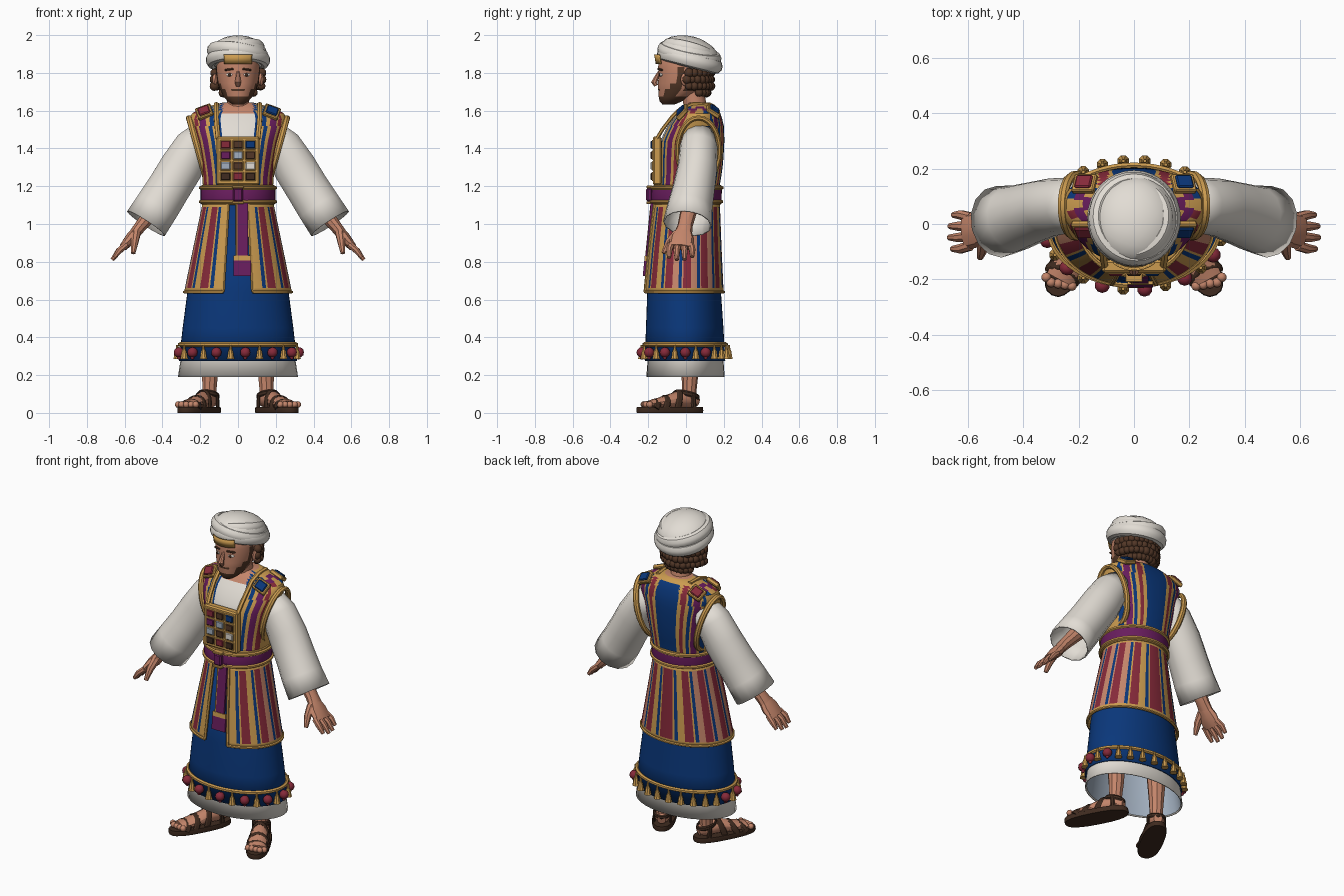
import bpy, bmesh, math, random
from mathutils import Vector, Matrix, Euler

if "Cube" in bpy.data.objects:
    bpy.data.objects.remove(bpy.data.objects["Cube"])

random.seed(4)
PI = math.pi
COLORS = {
    'white': (0.76, 0.72, 0.66), 'blue': (0.003, 0.038, 0.195), 'gold': (0.60, 0.33, 0.08),
    'crimson': (0.24, 0.023, 0.042), 'purple': (0.14, 0.012, 0.11), 'skin': (0.55, 0.235, 0.145),
    'hair_brown': (0.085, 0.038, 0.02), 'leather': (0.05, 0.024, 0.014),
    'pale_gem': (0.36, 0.43, 0.52), 'black': (0.012, 0.009, 0.008)}
MATS = {}
for key, rgb in COLORS.items():
    MATS[key] = bpy.data.materials.new(key)
    MATS[key].diffuse_color = (*rgb, 1)
CODE = {'B': 'blue', 'G': 'gold', 'R': 'crimson', 'P': 'purple', 'S': 'skin'}


def finish(name, bm, mats, thick=0):
    """Turn a bmesh into an object; mats is one colour or one colour per face."""
    bm.faces.ensure_lookup_table()
    names = [mats] if isinstance(mats, str) else sorted(set(mats))
    if not isinstance(mats, str):
        for f, m in zip(bm.faces, mats):
            f.material_index = names.index(m)
    bmesh.ops.recalc_face_normals(bm, faces=bm.faces[:])
    me = bpy.data.meshes.new(name)
    bm.to_mesh(me)
    bm.free()
    for m in names:
        me.materials.append(MATS[m])
    ob = bpy.data.objects.new(name, me)
    bpy.context.collection.objects.link(ob)
    if thick:
        mod = ob.modifiers.new('thickness', 'SOLIDIFY')
        mod.thickness = thick
    return ob


def skin_rings(name, rings, mats, closed=True, caps=True, loop=False, thick=0):
    """Bridge point rings with quads; mats may be a function of (row, column)."""
    bm = bmesh.new()
    vs = [[bm.verts.new(p) for p in r] for r in rings]
    n, cols = len(rings[0]), []
    for j in range(len(rings) if loop else len(rings) - 1):
        lo, hi = vs[j], vs[(j + 1) % len(vs)]
        for i in range(n if closed else n - 1):
            k = (i + 1) % n
            bm.faces.new((lo[i], lo[k], hi[k], hi[i]))
            cols.append(mats if isinstance(mats, str) else mats(j, i))
    if caps and not loop:
        for j, r in ((0, vs[0]), (-2, vs[-1])):
            bm.faces.new(r)
            cols.append(mats if isinstance(mats, str) else mats(j, 0))
    return finish(name, bm, cols, thick)


def oval(ring, a, p=1):
    """Point on a horizontal oval (z, half width, front y, back y); a = 0 is the front."""
    z, rx, yf, yb = ring
    s, c = math.sin(a), math.cos(a)
    return Vector((rx * math.copysign(abs(s) ** p, s),
                   (yf + yb) / 2 - (yb - yf) / 2 * math.copysign(abs(c) ** p, c), z))


def loft(name, rings, mats, n=48, a0=0, a1=2 * PI, p=1, caps=False, thick=0):
    full = a1 - a0 > 6.28
    cnt = n if full else n + 1
    pts = [[oval(r, a0 + (a1 - a0) * i / n, p) for i in range(cnt)] for r in rings]
    if callable(mats) and full:
        rule = mats

        def mats(j, i):
            a = 2 * PI * (i + .5) / n
            lo, hi = rings[j % len(rings)], rings[min(j % len(rings) + 1, len(rings) - 1)]
            return rule(abs(math.sin(a)) ** p, math.cos(a), (lo[0] + hi[0]) / 2, (lo[1] + hi[1]) / 2)
    return skin_rings(name, pts, mats, full, caps, False, thick)


def tube(name, path, radii, mats, n=10, ref=(0, 1, 0), loop=False, caps=True, thick=0):
    """Sweep an oval along a path; radii is r or (across, along ref), single or per point."""
    path = [Vector(q) for q in path]
    m = len(path)
    if not isinstance(radii, list):
        radii = [radii] * m
    rings = []
    for k, q in enumerate(path):
        nxt = path[(k + 1) % m] if loop else path[min(k + 1, m - 1)]
        d = (nxt - path[k - 1 if loop else max(k - 1, 0)]).normalized()
        v = Vector(ref)
        v = (v - d * v.dot(d)).normalized()
        u = d.cross(v)
        a, b = radii[k] if isinstance(radii[k], tuple) else (radii[k],) * 2
        rings.append([q + u * a * math.cos(t) + v * b * math.sin(t)
                      for t in [2 * PI * (i + .5) / n for i in range(n)]])
    return skin_rings(name, rings, mats, True, caps, loop, thick)


def balls(name, items, mat, sub=2):
    bm = bmesh.new()
    for c, s, *rot in items:
        s = (s,) * 3 if isinstance(s, float) else s
        bmesh.ops.create_icosphere(bm, subdivisions=sub, radius=1, matrix=Matrix.LocRotScale(
            Vector(c), Euler(rot[0] if rot else (0, 0, 0)), Vector(s)))
    return finish(name, bm, mat)


def box(name, c, size, mat, rot=(0, 0, 0), bevel=.005):
    bm = bmesh.new()
    bmesh.ops.create_cube(bm, size=1, matrix=Matrix.LocRotScale(Vector(c), Euler(rot), Vector(size)))
    if bevel:
        bmesh.ops.bevel(bm, geom=bm.edges[:], offset=bevel, segments=1, affect='EDGES')
    return finish(name, bm, mat)


# --- robes, with a grey lining under the hem ---
loft('under_robe', [(.19, .318, -.21, .205), (.32, .298, -.20, .195), (.6, .25, -.185, .17)], 'white', 36, thick=.006)
loft('robe_lining', [(.195, .308, -.2, .195), (.32, .288, -.19, .185), (.6, .24, -.175, .16)], 'pale_gem', 36)
loft('blue_robe', [(.275, .313, -.218, .208), (.45, .293, -.212, .198), (.64, .268, -.205, .185),
                   (1.11, .178, -.155, .165)], 'blue', 48, thick=.008)

# --- striped apron skirt, open at the front ---
skirt = [(.64, .285, -.224, .199), (.662, .281, -.222, .198), (.88, .236, -.2, .188),
         (1.09, .192, -.174, .18), (1.115, .188, -.172, .178)]


def skirt_color(j, i):
    k = min(i, 143 - i)
    c = 'GGGBBGRRRRRG'[(k - 2) % 12]
    if k < 2 or j in (0, 3):
        c = 'G'
    elif c == 'G' and 24 <= k <= 54:
        c = 'S'
    return CODE[c]


loft('apron_skirt', skirt, skirt_color, 144, math.radians(16), math.radians(344), thick=.01)
edge = [oval(r, math.radians(16)) for r in skirt]
for s in (1, -1):
    tube('skirt_front_trim', [(s * q.x, q.y, q.z) for q in edge], .009, 'gold', 6)
tube('skirt_hem_trim', [oval(skirt[0], math.radians(16 + 328 * i / 60)) for i in range(61)], .008, 'gold', 6, (0, 0, 1))

# --- striped vest ---


def vest_color(t, c, z, rx):
    q = t * (.24 if z < 1.53 else rx)
    if z > 1.622 and c < .5:
        return 'gold'
    if c > 0:
        if z > 1.45 and q < .085:
            return 'skin' if z > 1.58 else 'white'
        table = [(.1, 'B'), (.13, 'G'), (.152, 'B'), (.167, 'G'), (.2, 'P'), (.214, 'G'), (.228, 'R')]
    else:
        table = [(.072, 'B'), (.096, 'G'), (.125, 'R'), (.142, 'G'), (.157, 'B'), (.167, 'G'), (.2, 'P'), (.214, 'G'), (.228, 'B')]
    return CODE[next((m for lim, m in table if q < lim), 'G')]


loft('vest', [(1.1, .18, -.155, .172), (1.2, .186, -.145, .178), (1.26, .19, -.142, .188), (1.32, .2, -.142, .196),
              (1.38, .212, -.14, .2), (1.44, .225, -.135, .203), (1.48, .238, -.118, .202), (1.52, .25, -.096, .2),
              (1.555, .257, -.07, .192), (1.585, .244, -.045, .182), (1.6, .218, -.032, .175), (1.612, .185, -.022, .168),
              (1.622, .155, -.012, .16), (1.632, .125, 0, .15), (1.642, .085, .01, .13)], vest_color, 120, p=.87, caps=True)

for s in (1, -1):
    # gold armhole rim and breastplate straps
    tube('armhole_trim', [(s * (.21 + .048 * math.cos(t)), .066 + .112 * math.sin(t), 1.39 + .172 * math.cos(t))
                          for t in [2 * PI * i / 28 for i in range(28)]], (.014, .018), 'gold', 8, (1, 0, 0), True)
    tube('shoulder_strap', [(s * .105, -.155, 1.45), (s * .11, -.125, 1.5), (s * .115, -.075, 1.565),
                            (s * .115, -.03, 1.61), (s * .115, .04, 1.636), (s * .11, .12, 1.633)],
         (.014, .010), 'gold', 6, (0, 0, 1))
    # framed shoulder stones
    gem = 'blue' if s > 0 else 'crimson'
    for label, y, z, tilt in (('front', -.02, 1.592, .85), ('back', .145, 1.598, -.6)):
        rot = (tilt, s * .35, 0)
        up = Euler(rot).to_matrix() @ Vector((0, 0, .009))
        box(label + '_shoulder_setting', (s * .178, y, z), (.085, .075, .025), 'gold', rot)
        box(label + '_shoulder_stone', Vector((s * .178, y, z)) + up, (.062, .053, .024), gem, rot)

# --- belt, knot and hanging sash ---
belt = [(1.1, .178, -.15, .165), (1.104, .194, -.18, .184), (1.126, .198, -.185, .188), (1.18, .198, -.182, .19),
        (1.205, .194, -.172, .187), (1.21, .176, -.14, .17)]
loft('belt', belt, lambda t, c, z, rx: 'purple' if 1.13 < z < 1.17 else 'gold', 48)
for label, z, k in (('lower', 1.118, 2), ('upper', 1.192, 3)):
    tube(label + '_belt_trim', [oval((z, *belt[k][1:]), 2 * PI * i / 48) for i in range(48)], .010, 'gold', 6, (0, 0, 1), True)
box('belt_knot', (0, -.193, 1.155), (.055, .035, .075), 'purple', bevel=.01)
for z in (1.112, 1.196):
    box('knot_trim', (0, -.193, z), (.062, .034, .014), 'gold', bevel=.003)


def sash(name, x, zs, half, lift, gold_rows):
    tube(name, [(x, -.178 - lift - .1 * (1.13 - z), z) for z in zs], (half * 1.41, .009),
         lambda j, i: 'gold' if j in gold_rows else 'purple', 4)


sash('hanging_sash', .024, [1.13, .95, .8], .028, 0, ())
sash('sash_end', .022, [.832, .805, .765, .745, .725], .046, .004, (0, 4))
tube('sash_edge', [(-.008, -.18 - .1 * (1.13 - z), z) for z in (1.11, .82)], .006, 'gold', 6)

# --- breastplate with a three by four grid of stones ---
box('breastplate', (0, -.153, 1.335), (.23, .046, .255), 'gold', bevel=.008)
for k, m in enumerate(['crimson', 'hair_brown', 'blue', 'purple', 'pale_gem', 'hair_brown',
                       'pale_gem', 'hair_brown', 'white', 'leather', 'crimson', 'leather']):
    x, z = (k % 3 - 1) * .066, 1.42 - k // 3 * .056
    box('stone_setting', (x, -.176, z), (.058, .010, .049), 'gold', bevel=.003)
    box('stone', (x, -.18, z), (.05, .014, .040), m, bevel=.004)

# --- hem cord with bells and round fruit ---
hem = (.362, .308, -.221, .211)
tube('hem_cord', [oval(hem, 2 * PI * i / 60) for i in range(60)], .012, 'gold', 6, (0, 0, 1), True)
for i in range(26):
    p = oval((.32, .322, -.236, .229), 2 * PI * i / 26 + .12)
    if i % 2 == 0 and p.y < .12:
        balls('hem_fruit', [(p, .028), (p + Vector((0, 0, -.028)), .010)], 'crimson')
    else:
        tube('hem_bell', [p + Vector((0, 0, h)) for h in (.04, .018, .005, -.022, -.034)],
             [.006, .008, .014, .018, .022], 'gold', 8)

# --- sleeves, arms and hands ---
for s in (1, -1):
    tube('sleeve', [(s * x, y, z) for x, y, z in ((.17, .07, 1.475), (.235, .067, 1.41), (.30, .06, 1.30), (.37, .04, 1.185),
                                                 (.43, .02, 1.09), (.487, .008, 1.003))],
         [(.085, .085), (.105, .1), (.117, .105), (.117, .112), (.12, .12), (.122, .13)], 'white', 14, thick=.008, caps=False)
    tube('forearm', [(s * .33, .05, 1.25), (s * .43, .02, 1.09), (s * .515, -.005, .99), (s * .55, -.015, .945)],
         [.05, .045, (.034, .04), (.03, .048)], 'skin')
    tube('palm', [(s * .53, -.012, .97), (s * .565, -.02, .925), (s * .608, -.028, .877)],
         [(.03, .04), (.033, .064), (.022, .066)], 'skin')
    for k, reach in enumerate((.85, 1.0, .97, .8)):
        y = -.078 + k * .034
        y2 = y * 1.2 + .004
        tube('finger', [(s * .59, y, .892), (s * (.592 + .04 * reach), y2, .892 - .036 * reach),
                        (s * (.592 + .074 * reach), y2, .892 - .082 * reach)], [.019, .018, .011], 'skin', 8)
    tube('thumb', [(s * .54, -.045, .95), (s * .547, -.09, .905), (s * .555, -.12, .845)], [.026, .021, .012], 'skin', 8,
         (1, 0, 0))

# --- legs, feet and sandals ---
cs, sn = math.cos(math.radians(28)), math.sin(math.radians(28))
for s in (1, -1):
    def at(x, y, z):
        return Vector((s * (.205 + x * cs - y * sn), -.085 + x * sn + y * cs, z))

    along = (-s * sn, cs, 0)
    across = (s * cs, sn, 0)
    tube('leg', [at(0, .115, .05), at(0, .115, .11), at(0, .12, .2), at(0, .12, .4)], [.04, .038, .044, .06], 'skin')
    tube('foot', [at(0, .165, .06), at(0, .13, .068), at(0, .05, .072), at(0, -.04, .055), at(0, -.13, .045)],
         [(.025, .025), (.042, .042), (.045, .043), (.032, .052), (.018, .055)], 'skin', 12, across)
    balls('toes', [(at((2 - k) * .024, -.155 + abs(k - 1) * .008, .044), .018) for k in range(5)], 'skin')
    rims = []
    for z, g in ((0, 0), (.012, .003), (.03, 0)):
        rims.append([at(q.x, q.y, z) for q in [oval((0, .066 + g, -.192 - g, .19 + g), 2 * PI * i / 24, .8) for i in range(24)]])
    skin_rings('sandal_sole', rims, 'leather')
    for y, w, h in ((-.115, .062, .044), (-.055, .06, .064), (.02, .052, .094)):
        tube('sandal_strap', [at(w * math.cos(t), y + .03 * math.sin(t), .025 + h * math.sin(t))
                              for t in [PI * i / 10 for i in range(11)]], (.007, .018), 'leather', 6, along)
    tube('ankle_strap', [at(.048 * math.cos(t), .112 + .055 * math.sin(t), .095 - .015 * math.sin(t))
                         for t in [2 * PI * i / 16 for i in range(16)]], (.006, .014), 'leather', 6, (0, 0, 1), True)
    for x in (.048, -.048):
        tube('heel_strap', [at(x, .12, .02), at(x, .115, .095)], (.007, .014), 'leather', 6, along)

# --- head, neck and face ---


def head_color(t, c, z, rx):
    beard = z < 1.67 or (.3 < c < .68 and z < 1.72) or (.18 < c < .5 and z < 1.746)
    moustache = c > .5 and t < .4 and 1.704 < z < 1.716
    hair = (c < -.1 and z > 1.7) or (.02 < c < .2 and z < 1.83)
    return 'hair_brown' if beard or moustache or hair else 'skin'


tube('neck', [(0, .065, 1.53), (0, .05, 1.62), (0, .03, 1.72)], [.07, .06, .06], 'skin', 14)
loft('head', [(1.633, .03, -.125, -.06), (1.65, .055, -.14, -.02), (1.675, .078, -.145, .03), (1.704, .09, -.146, .08),
              (1.716, .097, -.148, .1), (1.745, .106, -.148, .11), (1.79, .113, -.145, .125), (1.83, .115, -.148, .13),
              (1.88, .11, -.14, .13), (1.92, .09, -.1, .1)], head_color, 48, caps=True)
tube('nose', [(0, -.14, 1.808), (0, -.155, 1.78), (0, -.168, 1.75), (0, -.158, 1.732)], [.008, .012, .018, .012], 'skin', 8,
     (1, 0, 0))
for s in (1, -1):
    balls('eye', [((s * .045, -.132, 1.79), (.019, .009, .009), (0, 0, s * .35))], 'white')
    balls('pupil', [((s * .044, -.139, 1.79), (.009, .005, .009))], 'leather')
    box('eyebrow', (s * .047, -.137, 1.818), (.05, .014, .010), 'hair_brown', (0, s * .12, s * .38), .003)
    balls('ear', [((s * .122, -.005, 1.765), (.014, .024, .036))], 'skin')

# --- curly hair below the turban ---
curls = []
for row, z in enumerate((1.695, 1.73, 1.765, 1.8)):
    for k in range(15):
        a = math.radians(92 + 176 * k / 14 + (row % 2) * 5 - 2)
        if row == 0 and abs(k - 7) > 4:
            continue
        q = oval((z, .125 - (row == 0) * .02, -.12, .13 - (row == 0) * .015), a)
        curls.append((q, random.uniform(.02, .027)))
balls('hair_curls', curls, 'hair_brown')

# --- turban: tilted dome with wrapped folds and a gold forehead plate ---
balls('turban_dome', [((0, .015, 1.895), (.155, .163, .1), (-.24, 0, 0))], 'white', 3)
folds = [((0, .02, 1.868), .138, .146, .038, (-.25, 0)), ((0, .018, 1.9), .136, .142, .036, (-.2, .16)),
         ((0, .015, 1.912), .116, .122, .034, (-.26, -.2))]
for c, rx, ry, r, (tx, ty) in folds:
    rot = Euler((tx, ty, 0)).to_matrix()
    tube('turban_fold', [Vector(c) + rot @ Vector((rx * math.sin(t), ry * math.cos(t), 0))
                         for t in [2 * PI * i / 32 for i in range(32)]], (r * .85, r), 'white', 10, rot @ Vector((0, 0, 1)), True)
loft('forehead_plate', [(1.848, .122, -.154, .12), (1.898, .126, -.163, .12)], 'gold', 12,
     -math.radians(35), math.radians(35), thick=.006)

# --- smooth shading that keeps sharp edges ---
bpy.ops.object.select_all(action='SELECT')
bpy.context.view_layer.objects.active = bpy.data.objects['vest']
bpy.ops.object.shade_smooth_by_angle(angle=math.radians(32))

for m in bpy.data.materials:
    if m.users and not m.is_grease_pencil:
        m.use_nodes = True
        m.node_tree.nodes["Principled BSDF"].inputs["Base Color"].default_value = m.diffuse_color
